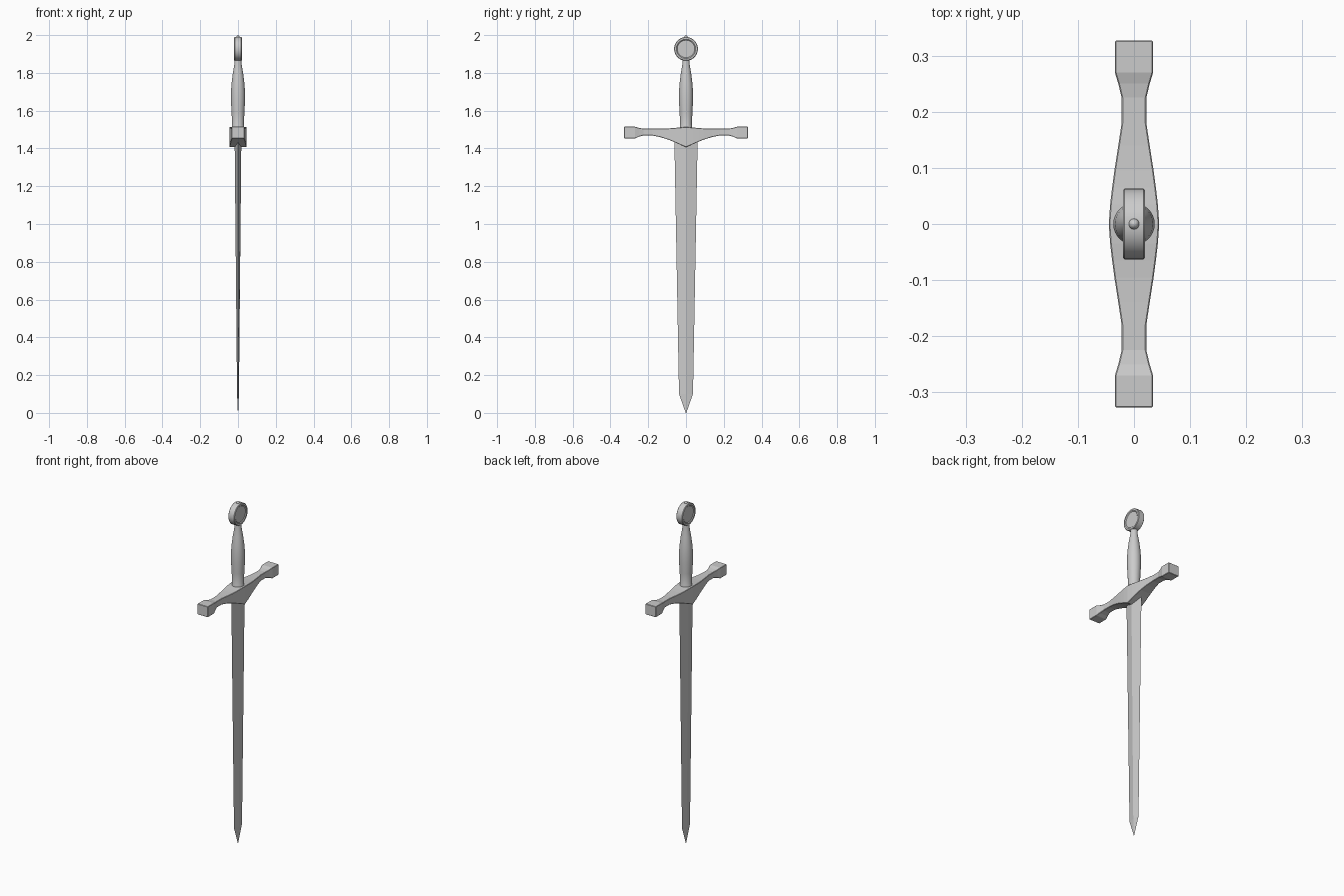
import bpy, bmesh, math

if "Cube" in bpy.data.objects:
    bpy.data.objects.remove(bpy.data.objects["Cube"])


def make_object(name, bm, smooth=None):
    bmesh.ops.recalc_face_normals(bm, faces=bm.faces)
    mesh = bpy.data.meshes.new(name)
    bm.to_mesh(mesh)
    bm.free()
    ob = bpy.data.objects.new(name, mesh)
    bpy.context.collection.objects.link(ob)
    if smooth:
        bpy.ops.object.select_all(action='DESELECT')
        ob.select_set(True)
        bpy.context.view_layer.objects.active = ob
        bpy.ops.object.shade_smooth_by_angle(angle=math.radians(smooth))
    return ob


def loft(name, sections, smooth=None):
    """Skin a list of equal-sized point rings and cap both ends."""
    bm = bmesh.new()
    rings = [[bm.verts.new(p) for p in s] for s in sections]
    n = len(rings[0])
    for a, b in zip(rings, rings[1:]):
        for i in range(n):
            j = (i + 1) % n
            bm.faces.new((a[i], a[j], b[j], b[i]))
    bm.faces.new(rings[0])
    bm.faces.new(rings[-1])
    bmesh.ops.remove_doubles(bm, verts=bm.verts, dist=1e-5)
    return make_object(name, bm, smooth)


def lathe(name, profile, sides, axis='z', centre_z=0.0, smooth=35):
    """Revolve (radius, height) pairs around z, or around x at centre_z."""
    rings = []
    for r, h in profile:
        ring = []
        for i in range(sides):
            a = math.tau * i / sides
            c, s = r * math.cos(a), r * math.sin(a)
            ring.append((c, s, h + centre_z) if axis == 'z' else (h, c, s + centre_z))
        rings.append(ring)
    return loft(name, rings, smooth)


# Blade: tapering diamond section (z, half width, half thickness)
blade = [(0.0, 0.0015, 0.0008), (0.10, 0.037, 0.005), (1.47, 0.062, 0.018)]
loft("blade", [[(t, 0, z), (0, w, z), (-t, 0, z), (0, -w, z)] for z, w, t in blade])

# Crossguard: half profile (y, half depth, bottom z, top z), mirrored
half = [(0.0, 0.045, 1.407, 1.513), (0.035, 0.0425, 1.422, 1.511),
        (0.065, 0.039, 1.435, 1.508), (0.095, 0.035, 1.447, 1.506),
        (0.14, 0.028, 1.461, 1.505), (0.18, 0.022, 1.469, 1.505),
        (0.225, 0.022, 1.469, 1.505), (0.25, 0.028, 1.462, 1.509),
        (0.27, 0.034, 1.453, 1.515), (0.327, 0.034, 1.453, 1.515)]
full = [(-y, d, b, t) for y, d, b, t in half[:0:-1]] + half
guard = loft("crossguard", [[(-d, y, b), (d, y, b), (d, y, t), (-d, y, t)]
                            for y, d, b, t in full])
bevel = guard.modifiers.new("edge_bevel", 'BEVEL')
bevel.width = 0.002
bevel.segments = 1
bevel.limit_method = 'ANGLE'
bevel.angle_limit = math.radians(50)

# Grip: turned handle with a swelling and a narrow neck
lathe("grip", [(0.033, 1.495), (0.033, 1.522), (0.031, 1.528), (0.034, 1.59),
               (0.037, 1.65), (0.037, 1.70), (0.034, 1.745), (0.027, 1.80),
               (0.020, 1.84), (0.018, 1.875)], 32)

# Pommel: wheel facing left and right, with a recessed face on each side
wheel = [(0.046, -0.016), (0.051, -0.020), (0.060, -0.020), (0.063, -0.017)]
wheel += [(r, -x) for r, x in reversed(wheel)]
lathe("pommel", wheel, 48, axis='x', centre_z=1.927)

# Rivet on top of the pommel
lathe("pommel_rivet", [(0.0098 * math.cos(a), 0.012 * math.sin(a)) for a in
                       [math.radians(d) for d in (-60, -30, 0, 30, 60, 85)]],
      16, centre_z=1.988, smooth=60)
